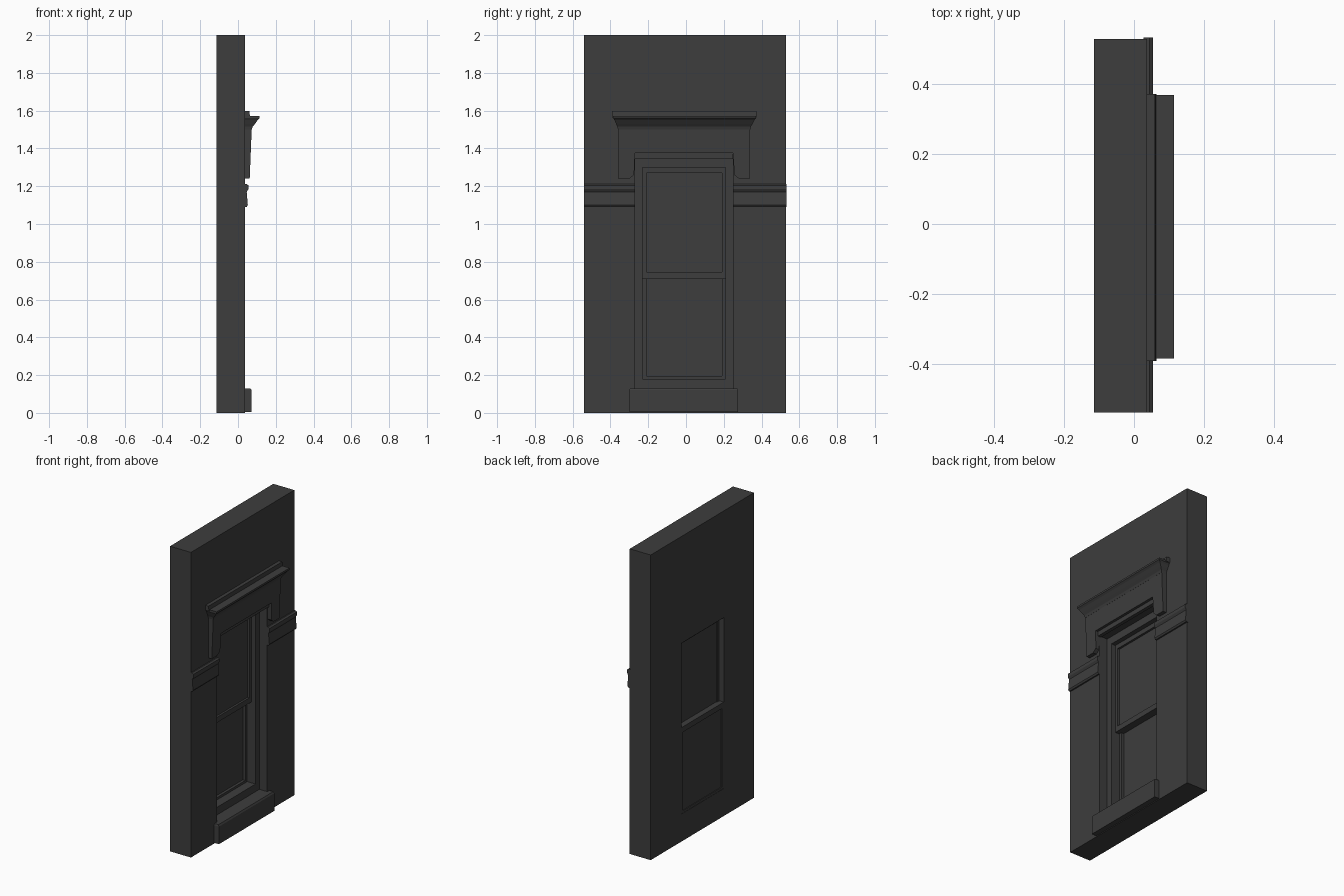
import bpy
import bmesh

cube = bpy.data.objects.get("Cube")
if cube:
    bpy.data.objects.remove(cube)

stone = bpy.data.materials.new("charcoal grey")
stone.use_nodes = True
colour = (0.047, 0.047, 0.047, 1)
stone.diffuse_color = colour
bsdf = stone.node_tree.nodes["Principled BSDF"]
bsdf.inputs["Base Color"].default_value = colour
bsdf.inputs["Roughness"].default_value = 0.8

BACK, FACE = -0.115, 0.037


def finish(name, bm):
    bmesh.ops.recalc_face_normals(bm, faces=bm.faces)
    mesh = bpy.data.meshes.new(name)
    bm.to_mesh(mesh)
    bm.free()
    mesh.materials.append(stone)
    obj = bpy.data.objects.new(name, mesh)
    bpy.context.collection.objects.link(obj)
    return obj


def loft(name, x_back, levels):
    """Stack of rectangles; each level is (z, front x, y min, y max)."""
    bm = bmesh.new()
    loops = [[bm.verts.new(p) for p in
              ((x_back, a, z), (x, a, z), (x, b, z), (x_back, b, z))]
             for z, x, a, b in levels]
    for low, high in zip(loops, loops[1:]):
        for i in range(4):
            j = (i + 1) % 4
            bm.faces.new((low[i], low[j], high[j], high[i]))
    bm.faces.new(loops[0])
    bm.faces.new(loops[-1])
    return finish(name, bm)


def box(name, x0, x1, y0, y1, z0, z1):
    return loft(name, x0, [(z0, x1, y0, y1), (z1, x1, y0, y1)])


def ring(name, x0, x1, outer, inner):
    """Rectangular frame; outer and inner are (y min, y max, z min, z max)."""
    bm = bmesh.new()

    def loop(x, r):
        a, b, c, d = r
        return [bm.verts.new((x, y, z)) for y, z in ((a, c), (b, c), (b, d), (a, d))]
    loops = [loop(x1, outer), loop(x1, inner), loop(x0, inner), loop(x0, outer)]
    for k in range(4):
        p, q = loops[k], loops[(k + 1) % 4]
        for i in range(4):
            j = (i + 1) % 4
            bm.faces.new((p[i], p[j], q[j], q[i]))
    return finish(name, bm)


# Wall slab with the window opening
opening = (-0.27, 0.25, 0.13, 1.35)
ring("wall", BACK, FACE, (-0.54, 0.53, 0, 2), opening)

# Window frame and the inner stop
reveal = (-0.23, 0.21, 0.18, 1.30)
ring("window_frame", BACK, -0.02, opening, reveal)

# Sashes: the upper one sits in front of the lower one
ring("upper_sash", -0.08, -0.05, (-0.23, 0.21, 0.71, 1.30), (-0.21, 0.19, 0.745, 1.27))
box("upper_pane", -0.074, -0.064, -0.21, 0.19, 0.745, 1.27)
ring("lower_sash", BACK + 0.002, -0.08, (-0.23, 0.21, 0.18, 0.745), (-0.21, 0.19, 0.195, 0.71))
box("lower_pane", -0.108, -0.098, -0.21, 0.19, 0.195, 0.71)

# Sill block with a slightly softened top edge
loft("sill", FACE - 0.03, [(0.005, 0.072, -0.30, 0.275), (0.12, 0.072, -0.30, 0.275),
                           (0.13, 0.066, -0.297, 0.272)])

# String course on both sides of the window
for side, a, b in (("right", -0.54, -0.27), ("left", 0.25, 0.533)):
    loft("string_course_" + side, FACE - 0.01,
         [(1.09, 0.046, a, b), (1.10, 0.052, a, b), (1.17, 0.046, a, b),
          (1.185, 0.055, a, b), (1.205, 0.055, a, b), (1.212, 0.045, a, b)])

# Hood frieze with a hanging ear on each side
outline = [(-0.36, 1.24), (-0.30, 1.24), (-0.275, 1.26), (-0.27, 1.375),
           (0.25, 1.375), (0.255, 1.26), (0.28, 1.24), (0.34, 1.24),
           (0.34, 1.51), (-0.36, 1.51)]
bm = bmesh.new()
front = [bm.verts.new((0.062 + 0.04 * (z - 1.24), y, z)) for y, z in outline]
rear = [bm.verts.new((FACE - 0.01, y, z)) for y, z in outline]
bm.faces.new(front)
bm.faces.new(rear)
for i in range(len(outline)):
    j = (i + 1) % len(outline)
    bm.faces.new((front[i], front[j], rear[j], rear[i]))
finish("hood_frieze", bm)

# Architrave head between the ears, stepped back from the frieze
box("architrave_head", FACE - 0.01, 0.05, -0.27, 0.25, 1.345, 1.38)

# Flared cornice and the thin ledge above it
steps = [(1.50, 0.073), (1.515, 0.078), (1.53, 0.09), (1.55, 0.104),
         (1.56, 0.115), (1.572, 0.115)]
loft("hood_cornice", FACE - 0.01,
     [(z, x, -0.36 - 0.6 * (x - 0.073), 0.34 + 0.7 * (x - 0.073)) for z, x in steps])
loft("hood_ledge", FACE - 0.01, [(1.565, 0.064, -0.392, 0.372), (1.597, 0.06, -0.392, 0.372)])
